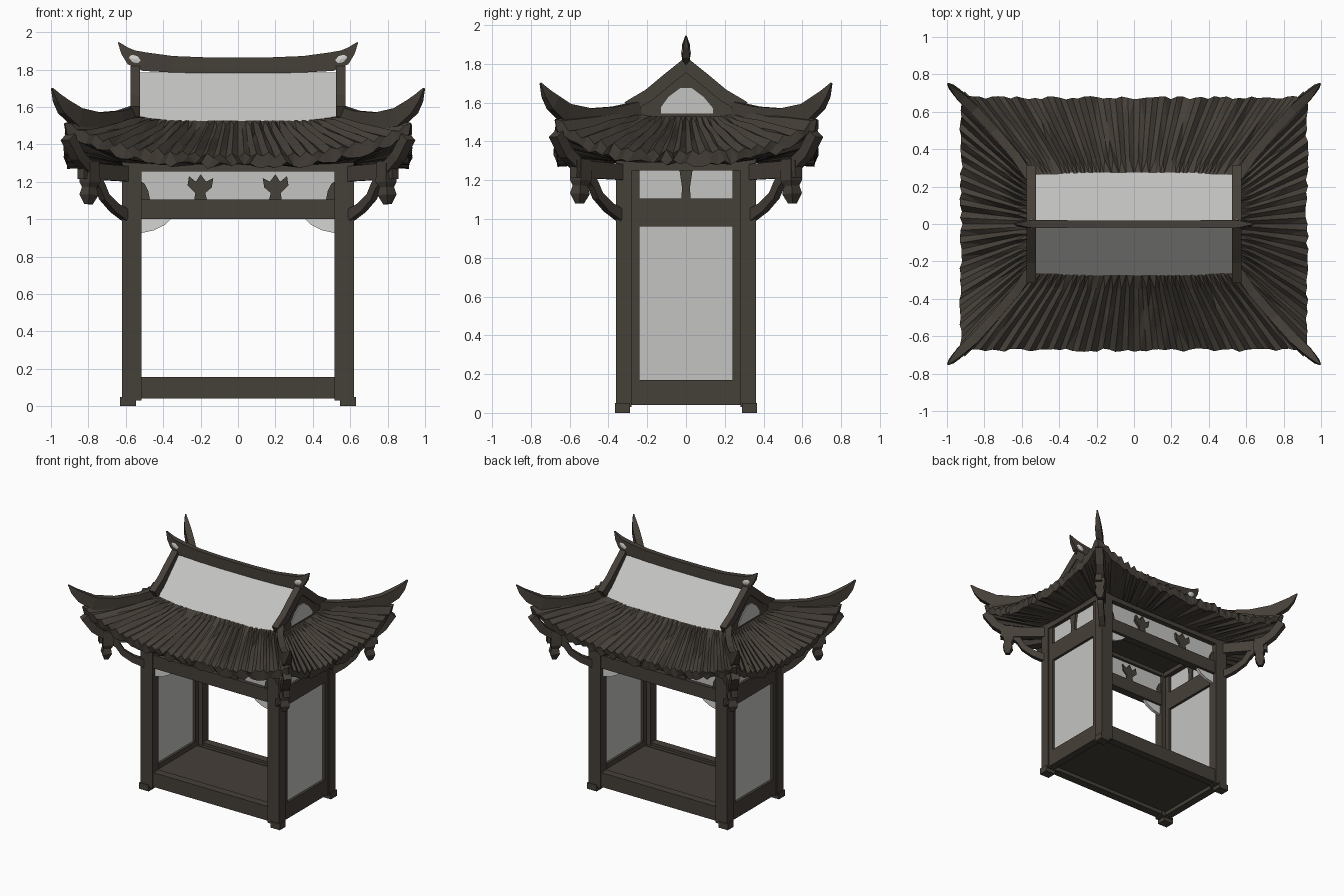
import bpy, bmesh, random
from mathutils import Vector

if "Cube" in bpy.data.objects:
    bpy.data.objects.remove(bpy.data.objects["Cube"])

random.seed(4)


def material(name, rgb):
    m = bpy.data.materials.new(name)
    m.diffuse_color = (*rgb, 1)
    m.use_nodes = True
    m.node_tree.nodes["Principled BSDF"].inputs["Base Color"].default_value = m.diffuse_color
    return m


WOOD = material("dark wood", (0.060, 0.050, 0.040))
PAPER = material("pale paper", (0.55, 0.55, 0.54))
CARVING = material("pale carving", (0.66, 0.66, 0.65))


def finish(name, bm, mat):
    bmesh.ops.recalc_face_normals(bm, faces=bm.faces)
    me = bpy.data.meshes.new(name)
    bm.to_mesh(me)
    bm.free()
    me.materials.append(mat)
    ob = bpy.data.objects.new(name, me)
    bpy.context.collection.objects.link(ob)
    return ob


def box(name, x, y, z, mat=WOOD):
    """Box from (min, max) ranges."""
    bm = bmesh.new()
    bmesh.ops.create_cube(bm, size=1)
    for v in bm.verts:
        v.co = [sum(r) / 2 + c * (r[1] - r[0]) for r, c in zip((x, y, z), v.co)]
    return finish(name, bm, mat)


def prism(name, pts, axis, at, thick, mat=WOOD):
    """Extrude an outline of (along, z) points across the x or y axis."""
    bm = bmesh.new()
    loops = []
    for d in (at - thick / 2, at + thick / 2):
        loops.append([bm.verts.new((a, d, z) if axis == 'y' else (d, a, z)) for a, z in pts])
    a, b = loops
    bm.faces.new(a)
    bm.faces.new(b)
    for i in range(len(a)):
        j = (i + 1) % len(a)
        bm.faces.new((a[i], a[j], b[j], b[i]))
    return finish(name, bm, mat)


def rib(name, path, mat=WOOD):
    """Rectangular section swept along (x, y, z, half width, half height)."""
    bm = bmesh.new()
    pts = [Vector(p[:3]) for p in path]
    run = pts[-1] - pts[0]
    side = Vector((-run.y, run.x, 0)).normalized()
    rings = []
    for i, p in enumerate(path):
        t = (pts[min(i + 1, len(pts) - 1)] - pts[max(i - 1, 0)]).normalized()
        up = side.cross(t).normalized()
        rings.append([bm.verts.new(pts[i] + side * p[3] * a + up * p[4] * b)
                      for a, b in ((-1, -1), (1, -1), (1, 1), (-1, 1))])
    for a, b in zip(rings, rings[1:]):
        for k in range(4):
            bm.faces.new((a[k], a[(k + 1) % 4], b[(k + 1) % 4], b[k]))
    bm.faces.new(rings[0])
    bm.faces.new(rings[-1])
    return finish(name, bm, mat)


def span(s, a, b):
    return tuple(sorted((s * a, s * b)))


# floor and ceiling boards
box("floor", (-.58, .58), (-.32, .32), (.07, .13))
box("ceiling", (-.57, .57), (-.31, .31), (1.285, 1.30))

# corner posts, feet, diagonal brackets and hanging finials
for sx in (-1, 1):
    for sy in (-1, 1):
        box("corner_post", span(sx, .515, .62), span(sy, .28, .36), (.03, 1.32))
        box("foot", span(sx, .545, .63), span(sy, .29, .365), (0, .05))
        rib("corner_beam", [(sx * .57, sy * .31, 1.24, .025, .04),
                            (sx * .84, sy * .58, 1.26, .025, .045)])
        rib("corner_bracket", [(sx * x, sy * y, z, .022, h) for x, y, z, h in (
            (.60, .34, 1.02, .03), (.66, .40, 1.06, .025), (.715, .455, 1.12, .022),
            (.74, .48, 1.18, .022), (.78, .52, 1.24, .03))])
        rib("hanging_finial", [(sx * x, sy * y, z, w, w) for x, y, z, w in (
            (.790, .540, 1.31, .035), (.792, .542, 1.20, .04), (.795, .545, 1.17, .028),
            (.797, .547, 1.13, .036), (.799, .549, 1.08, .016))])
        rib("eave_block", [(sx * x, sy * y, z, .03, .03) for x, y, z in (
            (.80, .55, 1.27), (.86, .62, 1.34), (.91, .67, 1.44))])

# front and back rails, transoms and carved struts
for s in (-1, 1):
    y = span(s, .285, .35)
    box("long_base_rail", (-.55, .55), y, (.04, .155))
    box("long_base_trim", (-.54, .54), span(s, .26, .32), (.09, .135))
    box("long_rail", (-.54, .54), y, (1.0, 1.105))
    box("long_top_beam", (-.60, .60), span(s, .28, .36), (1.255, 1.34))
    box("long_transom_paper", (-.53, .53), span(s, .30, .32), (1.09, 1.27), PAPER)
    for sx in (-1, 1):
        cup = [(-.035, 1.10), (.035, 1.10), (.028, 1.14), (.07, 1.18), (.062, 1.23),
               (.025, 1.20), (0, 1.24), (-.03, 1.20), (-.068, 1.22), (-.06, 1.17), (-.025, 1.14)]
        prism("transom_strut", [(sx * (.2 + a), z) for a, z in cup], 'y', s * .315, .05)
        prism("transom_corner", [(sx * a, z) for a, z in (
            (.53, 1.10), (.47, 1.10), (.48, 1.15), (.50, 1.19), (.53, 1.21))], 'y', s * .315, .04)
        prism("opening_corner_carving", [(sx * a, z) for a, z in (
            (.52, 1.0), (.36, 1.0), (.39, .97), (.45, .94), (.52, .925))],
            'y', s * .315, .025, CARVING)

# side walls with paper panels, rails and transoms
for s in (-1, 1):
    x = span(s, .55, .61)
    box("side_panel", span(s, .57, .59), (-.25, .25), (.15, .98), PAPER)
    for sy in (-1, 1):
        box("side_stile", x, span(sy, .24, .29), (.05, 1.28))
    box("side_base_rail", x, (-.30, .30), (.04, .17))
    box("side_rail", x, (-.30, .30), (.96, 1.105))
    box("side_top_beam", span(s, .53, .62), (-.34, .34), (1.25, 1.34))
    box("side_transom_paper", span(s, .57, .59), (-.25, .25), (1.09, 1.26), PAPER)
    prism("side_transom_strut", [(-.025, 1.10), (.025, 1.10), (.02, 1.16), (.035, 1.26),
                                 (-.035, 1.26), (-.02, 1.16)], 'x', s * .585, .05)


# ragged tiled skirt roof: top slope, eave edge and soffit for each side
def tile_slope(name, inner, outer, under, cols, turn):
    bm = bmesh.new()
    rows = []
    steps = (0, .2, .45, .7, 1)
    ridge = [random.uniform(.4, 1) * (1 if c % 2 else -1) for c in range(cols + 1)]
    drop = [random.uniform(-.018, .018) for c in range(cols + 1)]
    for r in range(len(steps) + 2):
        row = []
        for c in range(cols + 1):
            u = -1 + 2 * c / cols
            edge = 0 < c < cols
            z_in = 1.53 + .03 * abs(u) ** 6
            z_out = 1.345 + .17 * abs(u) ** 3
            if r < len(steps):
                v = steps[r]
                a = inner[0] + (outer[0] - inner[0]) * v
                d = inner[1] + (outer[1] - inner[1]) * v
                z = z_in + (z_out - z_in) * v ** .85
                if edge and r:
                    z += ridge[c] * .017 + random.uniform(-.008, .008)
                    a += random.uniform(-.003, .003)
                    d += drop[c] * .5 * v
            elif r == len(steps):
                a, d, z = outer[0] - .01, outer[1] - .012, z_out - .06
                z += drop[c] if edge else 0
            else:
                a, d, z = under[0], under[1], 1.29
            co = Vector((a * u, -d, z))
            row.append(bm.verts.new(turn(co)))
        rows.append(row)
    for p, q in zip(rows, rows[1:]):
        for c in range(cols):
            bm.faces.new((p[c], q[c], q[c + 1], p[c + 1]))
    bmesh.ops.triangulate(bm, faces=bm.faces)
    return finish(name, bm, WOOD)


LONG = ((.56, .265), (.925, .675), (.58, .33))
SHORT = tuple((d, a) for a, d in LONG)
tile_slope("front_tiles", *LONG, 56, lambda p: p)
tile_slope("back_tiles", *LONG, 56, lambda p: Vector((-p.x, -p.y, p.z)))
tile_slope("right_tiles", *SHORT, 40, lambda p: Vector((-p.y, p.x, p.z)))
tile_slope("left_tiles", *SHORT, 40, lambda p: Vector((p.y, -p.x, p.z)))

# hip ribs sweeping up to pointed horns, and gable bars above them
for sx in (-1, 1):
    for sy in (-1, 1):
        rib("hip_horn", [(sx * x, sy * y, z, w, h) for x, y, z, w, h in (
            (.555, .25, 1.57, .025, .035), (.63, .36, 1.54, .025, .04),
            (.75, .50, 1.525, .025, .045), (.86, .62, 1.545, .026, .05),
            (.93, .685, 1.60, .024, .04), (.965, .72, 1.645, .017, .025),
            (.995, .75, 1.70, .004, .004))])
        rib("gable_bar", [(sx * .55, sy * y, z, .026, .032) for y, z in (
            (0, 1.795), (.10, 1.715), (.19, 1.64), (.30, 1.575))])

# upper roof paper slopes
for s in (-1, 1):
    bm = bmesh.new()
    corners = [(x, s * y, z) for y, z in ((.01, 1.785), (.275, 1.525)) for x in (-.53, .53)]
    low = [bm.verts.new(c) for c in corners]
    top = [bm.verts.new((c[0], c[1], c[2] - .02)) for c in corners]
    for f in ((0, 1, 3, 2),):
        bm.faces.new([low[i] for i in f])
        bm.faces.new([top[i] for i in f])
        for k in range(4):
            i, j = f[k], f[(k + 1) % 4]
            bm.faces.new((low[i], low[j], top[j], top[i]))
    finish("roof_paper", bm, PAPER)

# gable walls with small windows, and carved ridge ends
for s in (-1, 1):
    prism("gable_wall", [(-.28, 1.50), (.28, 1.50), (.26, 1.57), (0, 1.79), (-.26, 1.57)],
          'x', s * .55, .03)
    prism("gable_window", [(-.13, 1.545), (.14, 1.545), (.14, 1.57), (.09, 1.63), (.03, 1.675),
                           (-.03, 1.675), (-.09, 1.63), (-.13, 1.575)],
          'x', s * .568, .009, PAPER)
    bm = bmesh.new()
    bmesh.ops.create_icosphere(bm, subdivisions=2, radius=1)
    for v in bm.verts:
        x, y, z = v.co
        v.co = (s * (.55 + .05 * x), .026 * y, 1.855 + .036 * z + .012 * x)
    finish("ridge_end_carving", bm, CARVING)

# sagging ridge beam with upturned tips
half = [(.15, 1.822, .02, .042), (.35, 1.828, .02, .044), (.50, 1.842, .021, .05),
        (.57, 1.865, .02, .042), (.605, 1.90, .014, .025), (.64, 1.945, .003, .003)]
rib("ridge_beam", [(-x, 0, z, w, h) for x, z, w, h in reversed(half)]
    + [(x, 0, z, w, h) for x, z, w, h in half])
